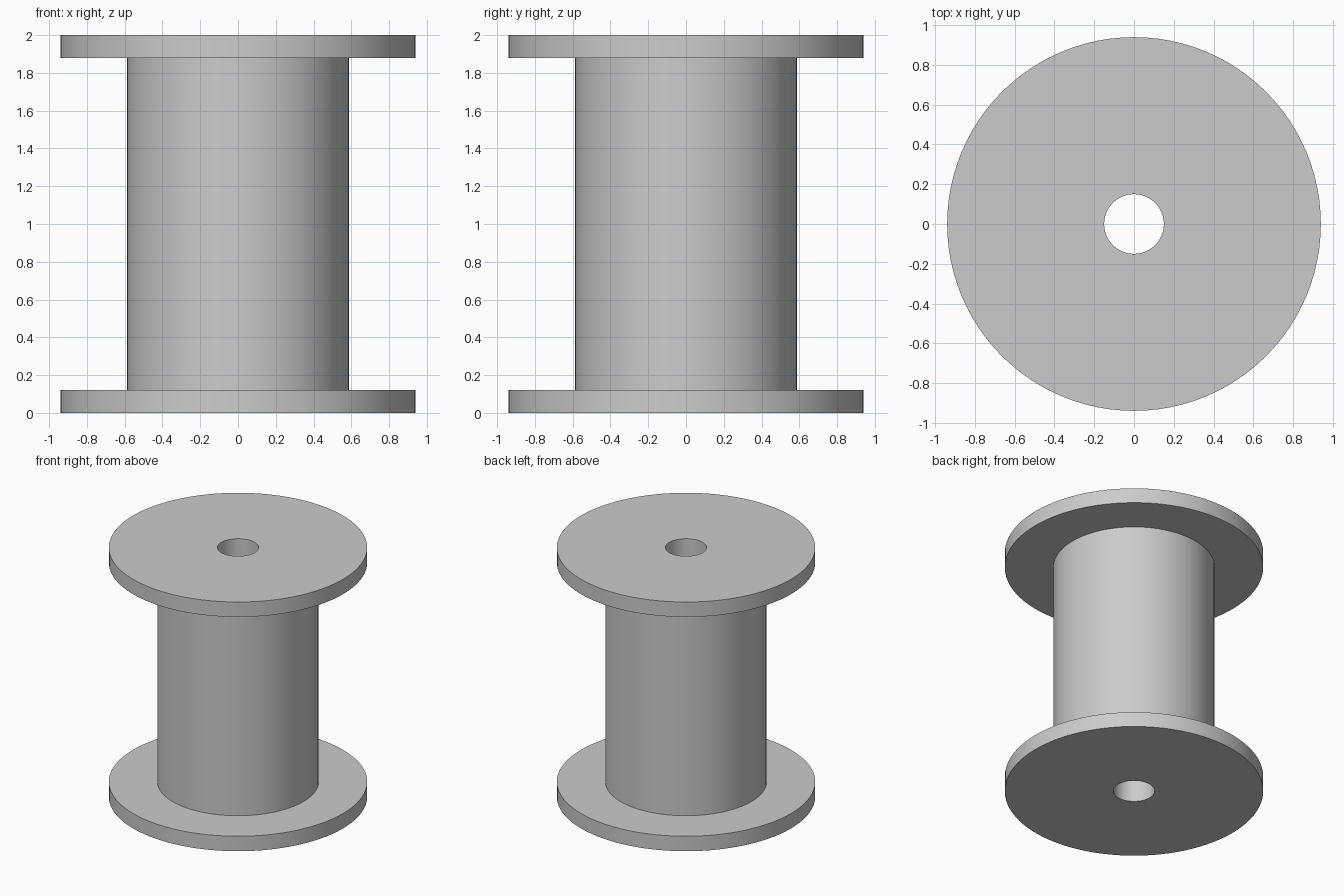
import bpy
import bmesh
from math import radians, tau
from mathutils import Vector

cube = bpy.data.objects.get("Cube")
if cube:
    bpy.data.objects.remove(cube, do_unlink=True)

HEIGHT = 2.0
FLANGE_RADIUS = 0.94
FLANGE_THICKNESS = 0.12
BARREL_RADIUS = 0.587
BORE_RADIUS = 0.15
SEGMENTS = 96

# Plain grey material
grey = bpy.data.materials.new("plain_grey")
grey.use_nodes = True
colour = (0.6, 0.6, 0.6, 1.0)
grey.diffuse_color = colour
for node in grey.node_tree.nodes:
    if node.type == "BSDF_PRINCIPLED":
        node.inputs["Base Color"].default_value = colour

# Closed half section: bottom flange, barrel, top flange, through bore
low, high = FLANGE_THICKNESS, HEIGHT - FLANGE_THICKNESS
section = [
    (BORE_RADIUS, 0), (FLANGE_RADIUS, 0), (FLANGE_RADIUS, low),
    (BARREL_RADIUS, low), (BARREL_RADIUS, high), (FLANGE_RADIUS, high),
    (FLANGE_RADIUS, HEIGHT), (BORE_RADIUS, HEIGHT),
]

# Revolve the section into one watertight spool
bm = bmesh.new()
verts = [bm.verts.new((r, 0, z)) for r, z in section]
edges = [bm.edges.new((v, verts[(i + 1) % len(verts)])) for i, v in enumerate(verts)]
bmesh.ops.spin(bm, geom=verts + edges, cent=Vector(), axis=Vector((0, 0, 1)),
               angle=tau, steps=SEGMENTS, use_merge=False)
bmesh.ops.remove_doubles(bm, verts=bm.verts, dist=0.0001)
bmesh.ops.recalc_face_normals(bm, faces=bm.faces)

mesh = bpy.data.meshes.new("spool")
bm.to_mesh(mesh)
bm.free()
mesh.materials.append(grey)
spool = bpy.data.objects.new("spool", mesh)
bpy.context.collection.objects.link(spool)

# Smooth round walls with crisp rims
bpy.ops.object.select_all(action="DESELECT")
spool.select_set(True)
bpy.context.view_layer.objects.active = spool
bpy.ops.object.shade_smooth_by_angle(angle=radians(30))
